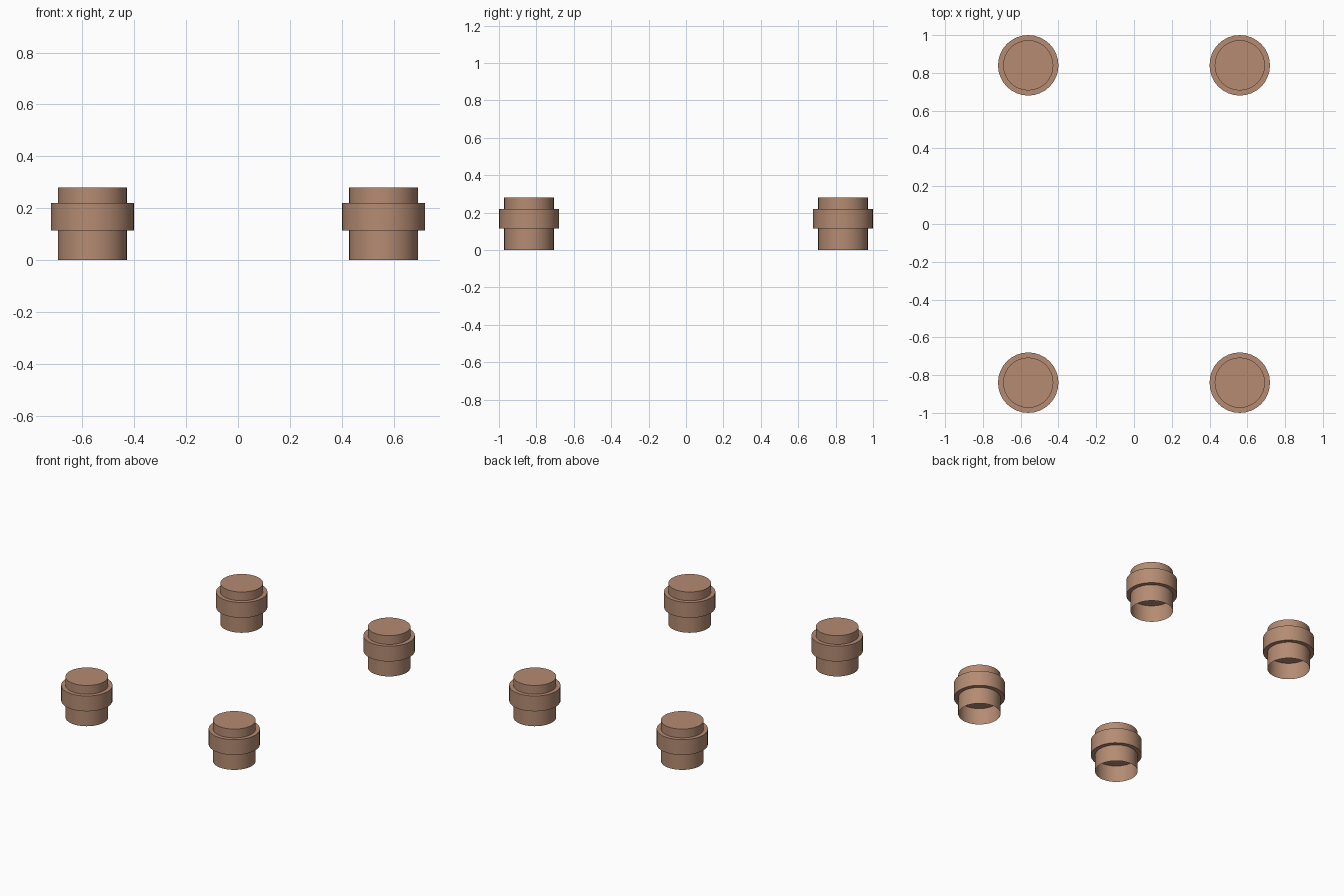
import bpy, bmesh, math
from mathutils import Matrix

if "Cube" in bpy.data.objects:
    bpy.data.objects.remove(bpy.data.objects["Cube"])

SEGMENTS = 32
mat = bpy.data.materials.new("warm tan")
mat.diffuse_color = (0.46, 0.26, 0.17, 1)
mat.use_nodes = True
mat.node_tree.nodes["Principled BSDF"].inputs["Base Color"].default_value = mat.diffuse_color


def tube(bm, radius, z0, z1, bottom=True, top=True):
    """Cylinder wall with optional end discs."""
    made = bmesh.ops.create_cone(
        bm, cap_ends=True, segments=SEGMENTS, radius1=radius, radius2=radius,
        depth=z1 - z0, matrix=Matrix.Translation((0, 0, (z0 + z1) / 2)))
    faces = {f for v in made["verts"] for f in v.link_faces}
    drop = [f for f in faces
            if (f.normal.z < -0.5 and not bottom) or (f.normal.z > 0.5 and not top)]
    bmesh.ops.delete(bm, geom=drop, context="FACES_ONLY")


def part(name, x, y, *args):
    bm = bmesh.new()
    tube(bm, *args)
    mesh = bpy.data.meshes.new(name)
    bm.to_mesh(mesh)
    bm.free()
    mesh.materials.append(mat)
    obj = bpy.data.objects.new(name, mesh)
    obj.location = (x, y, 0)
    bpy.context.collection.objects.link(obj)
    bpy.ops.object.select_all(action="DESELECT")
    obj.select_set(True)
    bpy.context.view_layer.objects.active = obj
    bpy.ops.object.shade_smooth_by_angle(angle=math.radians(30))


# Four stepped feet: hollow post with a wide collar disc
for fb, y in (("front", -0.84), ("back", 0.84)):
    for lr, x in (("left", -0.56), ("right", 0.56)):
        part(f"{fb}_{lr}_post", x, y, 0.133, 0.0, 0.28, False, True)
        part(f"{fb}_{lr}_collar", x, y, 0.16, 0.115, 0.22)
